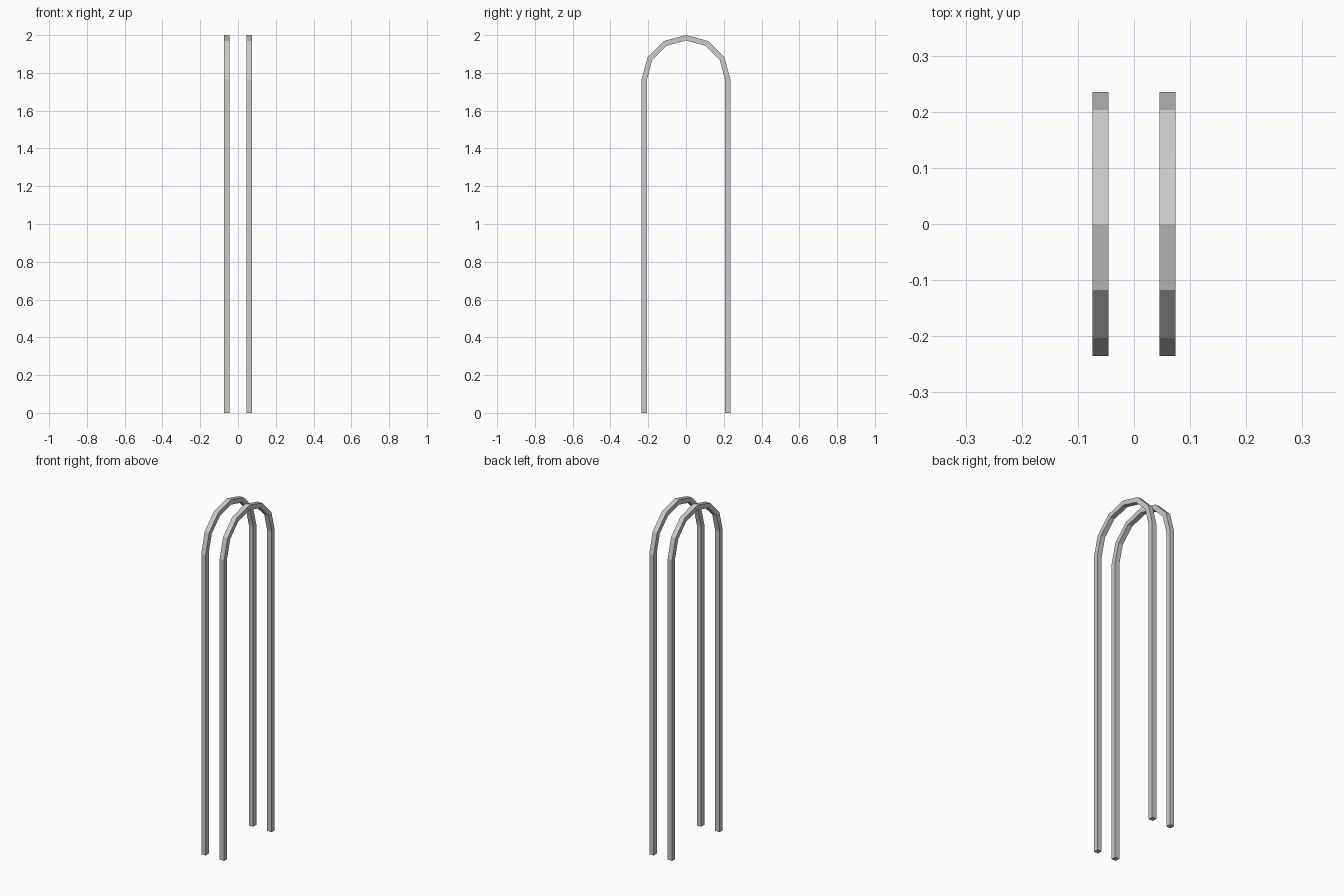
import bpy, bmesh
from math import cos, sin, pi

if "Cube" in bpy.data.objects:
    bpy.data.objects.remove(bpy.data.objects["Cube"])

OUTER, THICK, HEIGHT = 0.235, 0.0286, 2.0
SPRING = HEIGHT - OUTER      # height where the arch begins
SEGMENTS = 6


def outline(radius):
    """Leg foot, half-round arch, leg foot in the YZ plane."""
    arch = [(radius * cos(pi * i / SEGMENTS), SPRING + radius * sin(pi * i / SEGMENTS))
            for i in range(SEGMENTS + 1)]
    return [(radius, 0)] + arch + [(-radius, 0)]


def hoop(name, x):
    bm = bmesh.new()
    rings = []
    for (yo, zo), (yi, zi) in zip(outline(OUTER), outline(OUTER - THICK)):
        h = THICK / 2
        rings.append([bm.verts.new(p) for p in
                      ((-h, yo, zo), (h, yo, zo), (h, yi, zi), (-h, yi, zi))])
    # Square tube walls
    for a, b in zip(rings, rings[1:]):
        for i in range(4):
            j = (i + 1) % 4
            bm.faces.new((a[i], a[j], b[j], b[i]))
    # Feet caps
    bm.faces.new(rings[0])
    bm.faces.new(rings[-1][::-1])
    bmesh.ops.recalc_face_normals(bm, faces=bm.faces)
    mesh = bpy.data.meshes.new(name)
    bm.to_mesh(mesh)
    bm.free()
    obj = bpy.data.objects.new(name, mesh)
    obj.location.x = x
    bpy.context.collection.objects.link(obj)


# Two matching arched hoops side by side
hoop("left_hoop", -0.0598)
hoop("right_hoop", 0.0598)
